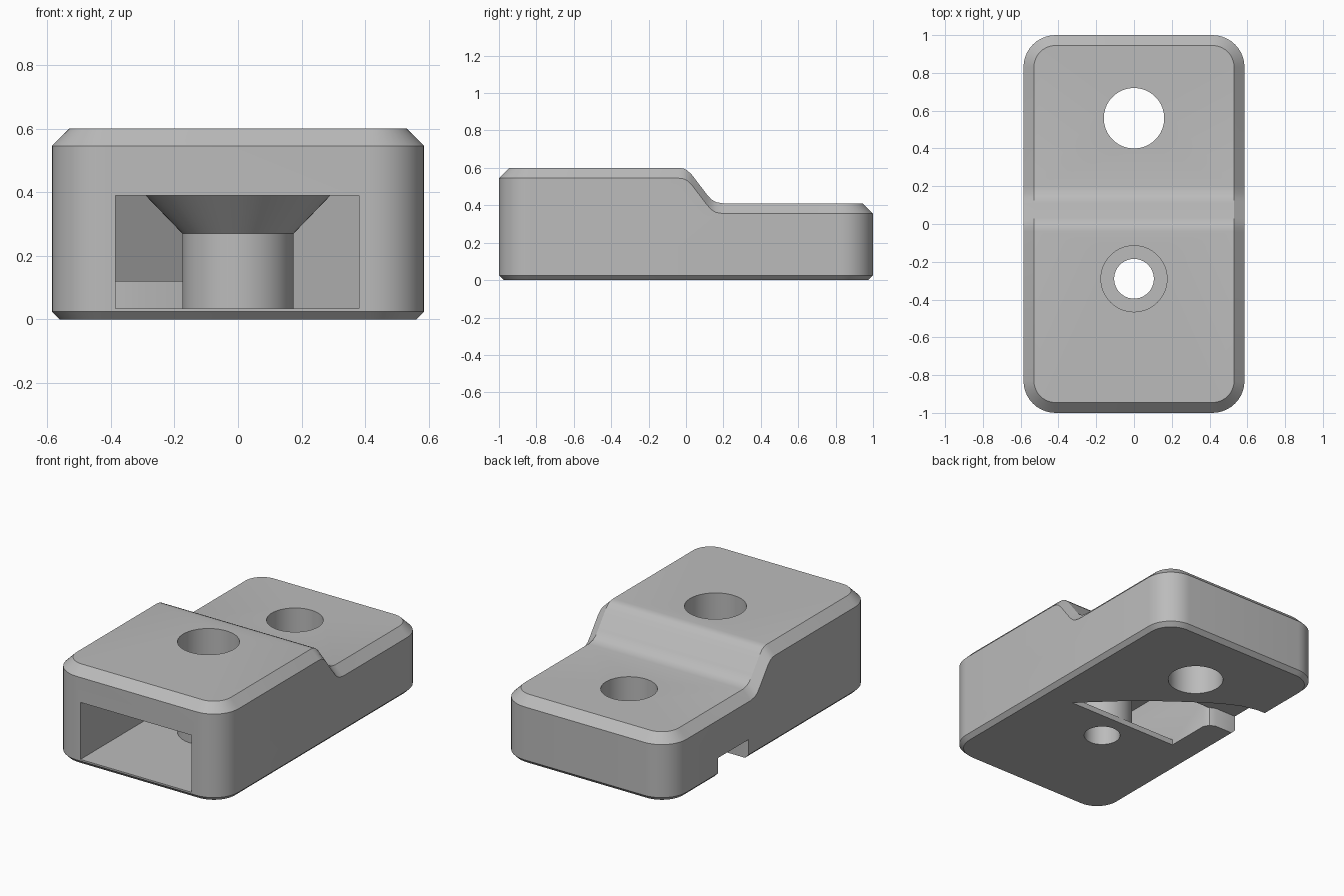
import bpy, bmesh, math
from mathutils import Vector

if "Cube" in bpy.data.objects:
    bpy.data.objects.remove(bpy.data.objects["Cube"])

HALF_W, HALF_L, CORNER = 0.585, 1.0, 0.17
TOP_CHAMFER, BASE_CHAMFER = 0.055, 0.025
FLOOR, CEILING, EXIT_TOP = 0.035, 0.39, 0.12
SCREW_Y, BACK_HOLE_Y = -0.29, 0.56
# Side profile of the step in the top: (y, z)
STEP = [(-0.04, 0.6), (-0.015, 0.597), (0.005, 0.588), (0.03, 0.565),
        (0.11, 0.46), (0.135, 0.432), (0.16, 0.417), (0.2, 0.41)]


def new_object(name, bm):
    bmesh.ops.recalc_face_normals(bm, faces=bm.faces)
    mesh = bpy.data.meshes.new(name)
    bm.to_mesh(mesh)
    bm.free()
    obj = bpy.data.objects.new(name, mesh)
    bpy.context.collection.objects.link(obj)
    return obj


def prism(name, points, direction):
    """Extrude a closed 3D outline along a direction."""
    bm = bmesh.new()
    face = bm.faces.new([bm.verts.new(p) for p in points])
    moved = bmesh.ops.extrude_face_region(bm, geom=[face])["geom"]
    verts = [v for v in moved if isinstance(v, bmesh.types.BMVert)]
    bmesh.ops.translate(bm, verts=verts, vec=Vector(direction))
    return new_object(name, bm)


def turned(name, profile, y, sides=64):
    """Stack of circles (radius, z) about a vertical axis at x = 0."""
    bm = bmesh.new()
    rings = []
    for r, z in profile:
        angles = [math.tau * i / sides for i in range(sides)]
        rings.append([bm.verts.new((r * math.cos(a), y + r * math.sin(a), z)) for a in angles])
    for low, high in zip(rings, rings[1:]):
        for i in range(sides):
            j = (i + 1) % sides
            bm.faces.new((low[i], low[j], high[j], high[i]))
    bm.faces.new(rings[0])
    bm.faces.new(rings[-1])
    return new_object(name, bm)


def subtract(target, cutter):
    cutter.hide_render = True
    mod = target.modifiers.new("cut", 'BOOLEAN')
    mod.operation, mod.solver, mod.object = 'DIFFERENCE', 'EXACT', cutter
    bpy.context.view_layer.objects.active = target
    bpy.ops.object.modifier_apply(modifier=mod.name)
    bpy.data.objects.remove(cutter)


def top_height(y):
    if y <= STEP[0][0]:
        return STEP[0][1]
    for (y0, z0), (y1, z1) in zip(STEP, STEP[1:]):
        if y <= y1:
            return z0 + (z1 - z0) * (y - y0) / (y1 - y0)
    return STEP[-1][1]


def half_outline(inset, steps=10):
    """Right half of the rounded outline, front to back."""
    r = CORNER - inset
    cx, cy = HALF_W - CORNER, HALF_L - CORNER
    arc = [math.pi / 2 * i / steps for i in range(steps + 1)]
    front = [(cx + r * math.sin(a), -cy - r * math.cos(a)) for a in arc]
    side = [(HALF_W - inset, y) for y, z in STEP]
    return front + side + [(x, -y) for x, y in reversed(front)]


# Block with rounded corners, chamfered rims and a stepped top
bm = bmesh.new()
levels = [(BASE_CHAMFER, lambda y: 0.0),
          (0.0, lambda y: BASE_CHAMFER),
          (0.0, lambda y: top_height(y) - TOP_CHAMFER),
          (TOP_CHAMFER, top_height)]
rings = []
for inset, height in levels:
    half = half_outline(inset)
    right = [bm.verts.new((x, y, height(y))) for x, y in half]
    left = [bm.verts.new((-x, y, height(y))) for x, y in half]
    rings.append((right, left))
for low, high in zip(rings, rings[1:]):
    a = low[0] + low[1][::-1]
    b = high[0] + high[1][::-1]
    for i in range(len(a)):
        j = (i + 1) % len(a)
        bm.faces.new((a[i], a[j], b[j], b[i]))
for right, left in (rings[0], rings[-1]):
    for i in range(len(right) - 1):
        bm.faces.new((right[i], right[i + 1], left[i + 1], left[i]))
# merge the flat strips so only the step keeps its divisions
bmesh.ops.recalc_face_normals(bm, faces=bm.faces)
bmesh.ops.dissolve_limit(bm, angle_limit=0.002, verts=bm.verts, edges=bm.edges)
body = new_object("clamp_body", bm)

# Channel: enters at the front, bends and leaves low on one side
plan = [(-0.385, -1.2), (0.38, -1.2), (0.38, -0.11), (0.13, 0.13), (-0.06, 0.28),
        (-0.2, 0.38), (-0.3, 0.445), (-0.4, 0.495), (-0.5, 0.52), (-0.8, 0.525),
        (-0.8, 0.22), (-0.44, 0.22), (-0.405, 0.205), (-0.385, 0.17)]
channel = prism("channel_cutter", [(x, y, -0.2) for x, y in plan], (0, 0, CEILING + 0.2))

# Sloped roof over the low exit
roof = [(0.06, 0.6), (0.06, CEILING), (0.2, EXIT_TOP), (0.9, EXIT_TOP), (0.9, 0.6)]
subtract(channel, prism("roof", [(-1, y, z) for y, z in roof], (2, 0, 0)))

# Floor under the front pocket
floor = [(-1.4, -0.4), (-0.11, -0.4), (-0.11, FLOOR), (-1.4, FLOOR)]
subtract(channel, prism("floor", [(-1, y, z) for y, z in floor], (2, 0, 0)))

# Flared screw post standing in the pocket
post = [(0.175, -0.5), (0.175, 0.27), (0.315, 0.415)]
subtract(channel, turned("screw_post", post, SCREW_Y))
subtract(body, channel)

# Counterbored screw hole and plain back hole
screw_hole = [(0.105, -0.3), (0.105, 0.36), (0.175, 0.36), (0.175, 0.9)]
subtract(body, turned("screw_hole", screw_hole, SCREW_Y))
subtract(body, turned("back_hole", [(0.16, -0.3), (0.16, 0.9)], BACK_HOLE_Y))

# Plain grey finish
grey = bpy.data.materials.new("light_grey")
grey.use_nodes = True
colour = (0.5, 0.5, 0.5, 1.0)
grey.diffuse_color = colour
grey.node_tree.nodes["Principled BSDF"].inputs["Base Color"].default_value = colour
body.data.materials.clear()
body.data.materials.append(grey)

bpy.ops.object.select_all(action='DESELECT')
body.select_set(True)
bpy.context.view_layer.objects.active = body
bpy.ops.object.shade_smooth_by_angle(angle=math.radians(30))
